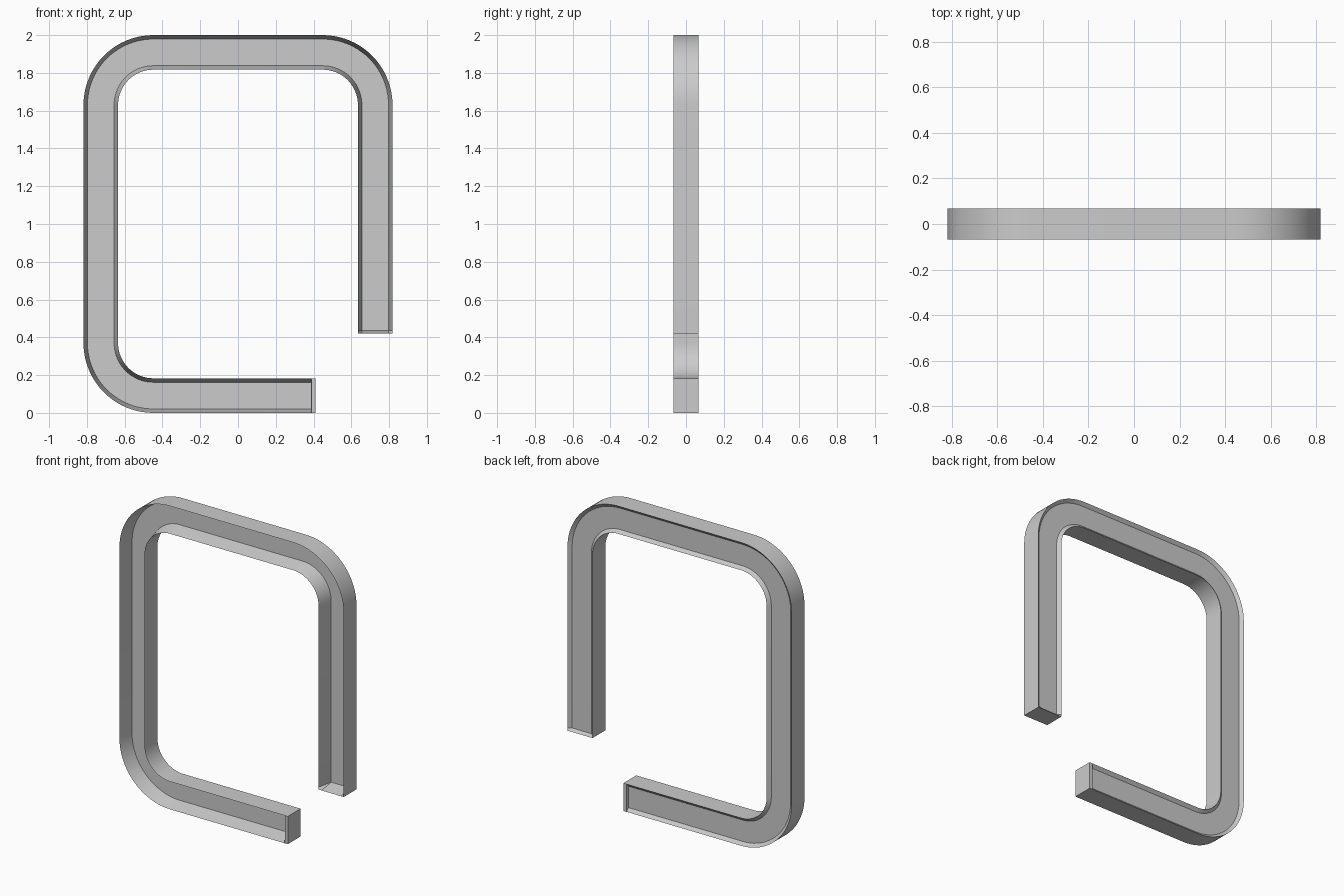
import bpy, bmesh, math

if "Cube" in bpy.data.objects:
    bpy.data.objects.remove(bpy.data.objects["Cube"])

HALF_X, TOP = 0.818, 2.0       # outer size of the frame
W, D = 0.0915, 0.067           # half width of the band, half depth
LIP = 0.021                    # sloped lip width around the recesses
FRONT_FLOOR, BACK_FLOOR = 0.034, 0.048
R = 0.37                       # outer corner radius
RC = R - W                     # centreline corner radius
CX = HALF_X - R
SEG = 20

# Cross-section (u = outward, y): deep front channel, shallow back channel
channel = [(W, -D), (W, D), (W - LIP, BACK_FLOOR), (-W + LIP, BACK_FLOOR),
           (-W, D), (-W, -D), (-W + LIP, FRONT_FLOOR), (W - LIP, FRONT_FLOOR)]
# Same point count, but filled flush for the end caps
solid = [(W, -D), (W, D), (W - LIP, D), (-W + LIP, D),
         (-W, D), (-W, -D), (-W + LIP, -D), (W - LIP, -D)]

bm = bmesh.new()
rings = []


def ring(x, z, nx, nz, profile):
    rings.append([bm.verts.new((x + u * nx, y, z + u * nz)) for u, y in profile])


# Lower bar end, with a flat cap
ring(0.41, W, 0, -1, solid)
ring(0.388, W, 0, -1, solid)
ring(0.387, W, 0, -1, channel)

# Three rounded corners: bottom left, top left, top right
for cx, cz, start in ((-CX, R, 270), (-CX, TOP - R, 180), (CX, TOP - R, 90)):
    for i in range(SEG + 1):
        a = math.radians(start - 90 * i / SEG)
        c, s = math.cos(a), math.sin(a)
        ring(cx + RC * c, cz + RC * s, c, s, channel)

# Right leg end, with a sloped recess end
ring(HALF_X - W, 0.436, 1, 0, channel)
ring(HALF_X - W, 0.42, 1, 0, solid)

# Skin the sweep and close both ends
for a, b in zip(rings, rings[1:]):
    for i in range(8):
        j = (i + 1) % 8
        bm.faces.new((a[i], a[j], b[j], b[i]))
bm.faces.new(rings[0])
bm.faces.new(rings[-1])
bmesh.ops.recalc_face_normals(bm, faces=bm.faces)

mesh = bpy.data.meshes.new("open_frame")
bm.to_mesh(mesh)
bm.free()
frame = bpy.data.objects.new("open_frame", mesh)
bpy.context.collection.objects.link(frame)
bpy.context.view_layer.objects.active = frame
frame.select_set(True)
bpy.ops.object.shade_smooth_by_angle(angle=math.radians(30))
